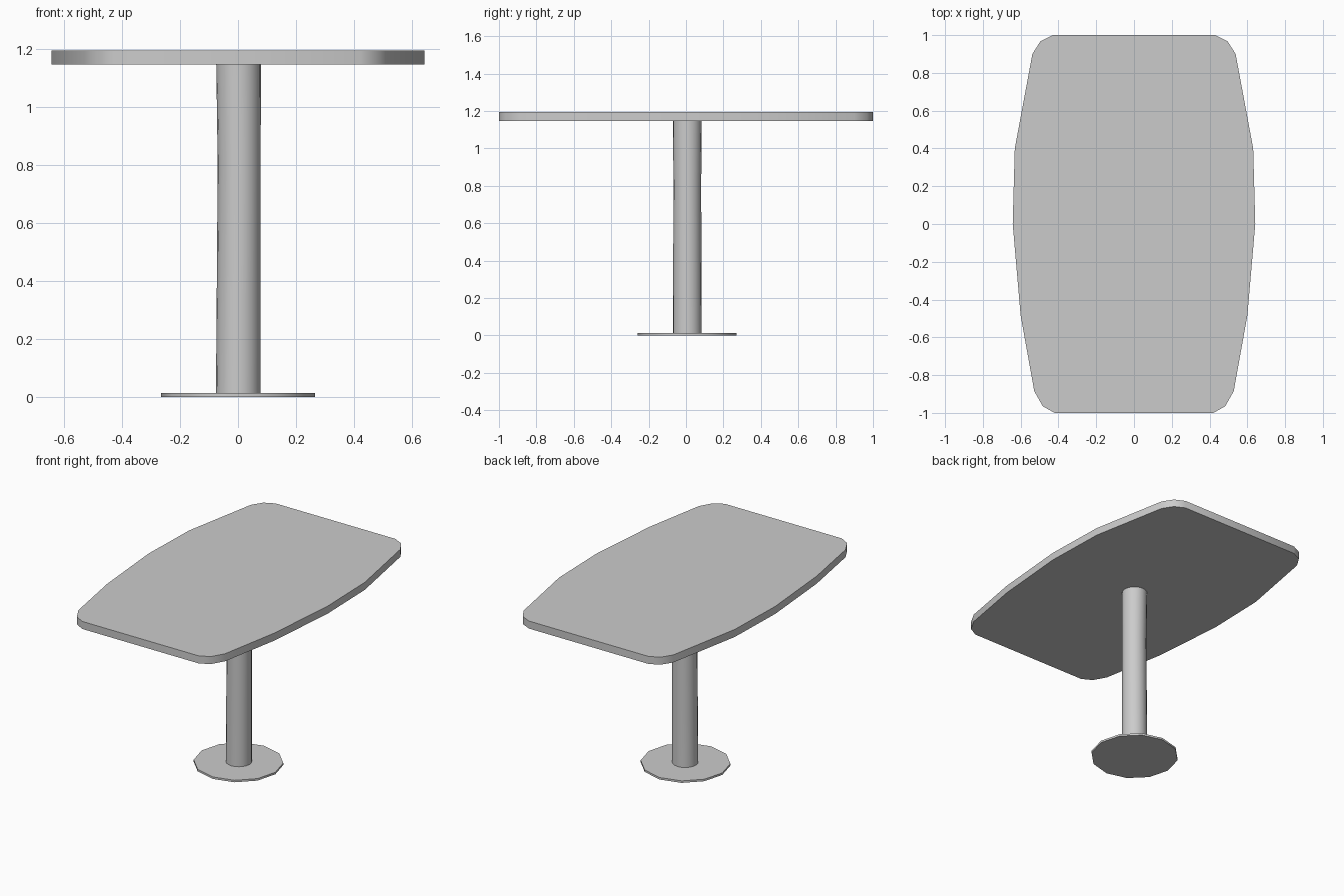
import bpy, bmesh, math

if "Cube" in bpy.data.objects:
    bpy.data.objects.remove(bpy.data.objects["Cube"])


def loft(name, rings):
    """Skin a closed solid through a stack of matching point rings."""
    bm = bmesh.new()
    loops = [[bm.verts.new(p) for p in ring] for ring in rings]
    n = len(loops[0])
    for a, b in zip(loops, loops[1:]):
        for i in range(n):
            j = (i + 1) % n
            bm.faces.new((a[i], a[j], b[j], b[i]))
    bm.faces.new(loops[0][::-1])
    bm.faces.new(loops[-1])
    bmesh.ops.recalc_face_normals(bm, faces=bm.faces)
    mesh = bpy.data.meshes.new(name)
    bm.to_mesh(mesh)
    bm.free()
    obj = bpy.data.objects.new(name, mesh)
    bpy.context.collection.objects.link(obj)
    bpy.ops.object.select_all(action='DESELECT')
    obj.select_set(True)
    bpy.context.view_layer.objects.active = obj
    bpy.ops.object.shade_smooth_by_angle(angle=math.radians(35))
    return obj


def circle(cx, cy, r, z, sides):
    return [(cx + r * math.cos(math.tau * i / sides),
             cy + r * math.sin(math.tau * i / sides), z) for i in range(sides)]


# Tabletop: boat-shaped outline, right half mirrored to the left
half = [(0.42, -1.0), (0.483, -0.965), (0.528, -0.885), (0.60, -0.485),
        (0.642, 0.0), (0.631, 0.40), (0.538, 0.90), (0.495, 0.968), (0.43, 1.0)]
outline = half + [(-x, y) for x, y in reversed(half)]
loft("tabletop", [[(x, y, z) for x, y in outline] for z in (1.145, 1.194)])

# Column: slightly uneven round post
loft("column", [circle(0.001, 0.007, 0.077, 0.01, 20),
                circle(0.004, 0.007, 0.074, 0.80, 20),
                circle(0.002, 0.007, 0.077, 1.147, 20)])

# Base plate: thin twelve-sided disc
loft("base_plate", [circle(0, 0.005, 0.265, z, 12) for z in (0.0, 0.013)])
